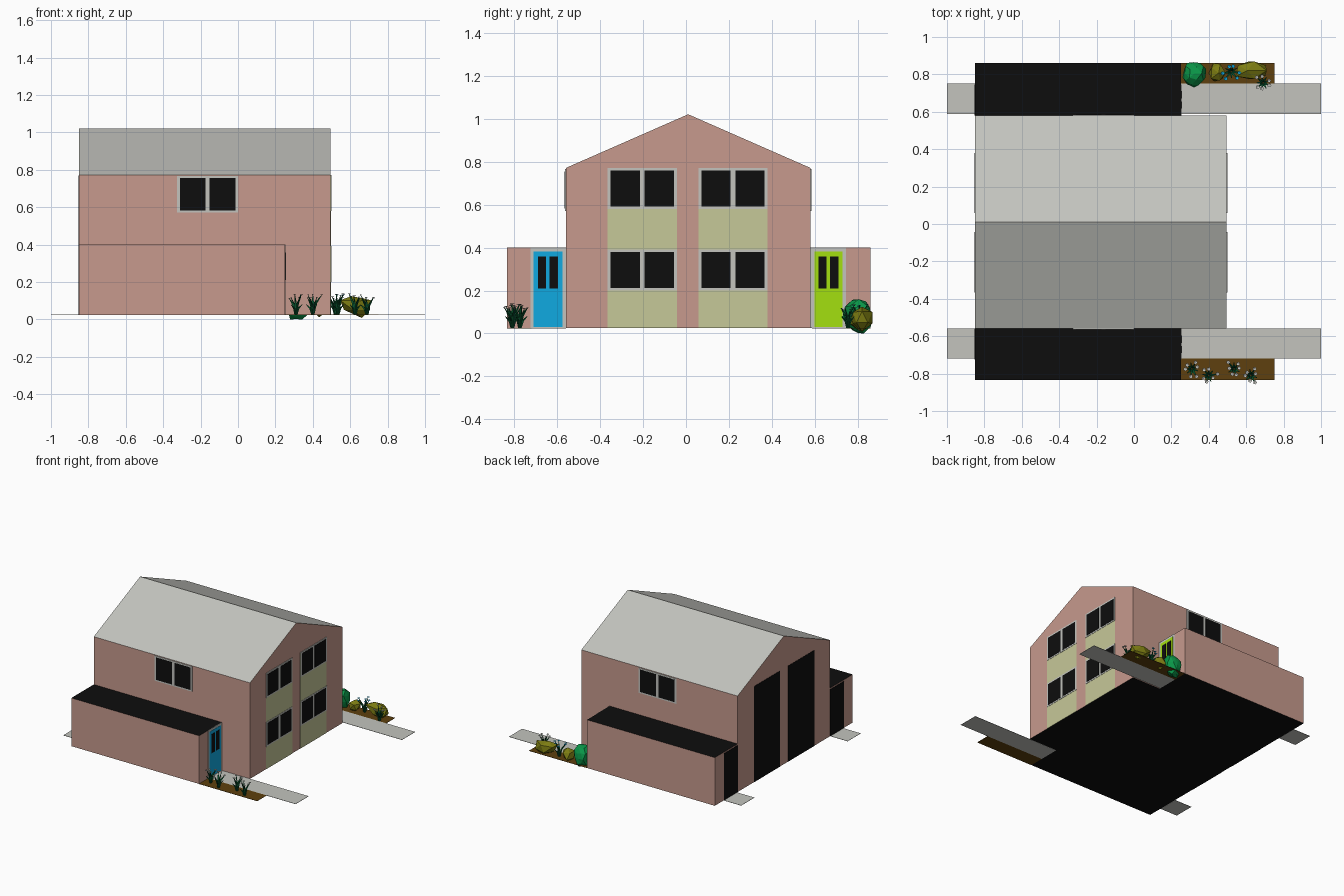
import bpy, bmesh, math, random
from mathutils import Vector

if "Cube" in bpy.data.objects:
    bpy.data.objects.remove(bpy.data.objects["Cube"])
random.seed(4)


def mat(name, r, g, b):
    m = bpy.data.materials.new(name)
    lin = [((c / 255 + 0.055) / 1.055) ** 2.4 if c > 10 else c / 255 / 12.92 for c in (r, g, b)]
    m.diffuse_color = (*lin, 1)
    m.use_nodes = True
    m.node_tree.nodes["Principled BSDF"].inputs["Base Color"].default_value = m.diffuse_color
    return m


BRICK = mat("brick_pink", 199, 154, 141)
GREY = mat("pale_grey", 195, 196, 190)
BLACK = mat("black", 13, 13, 13)
PANEL = mat("panel_olive", 198, 200, 152)
BLUE = mat("door_blue", 16, 170, 225)
LIME = mat("door_lime", 163, 224, 16)
SOIL = mat("soil_brown", 94, 64, 14)
STEM = mat("stem_green", 8, 84, 46)
EMERALD = mat("bush_emerald", 10, 150, 72)
MOSS = mat("bush_moss", 124, 124, 18)


def finish(name, bm, *mats):
    me = bpy.data.meshes.new(name)
    bm.normal_update()
    bm.to_mesh(me)
    bm.free()
    for m in mats:
        me.materials.append(m)
    ob = bpy.data.objects.new(name, me)
    bpy.context.collection.objects.link(ob)
    return ob


def extrude_x(name, profile, x0, x1, mats, rule):
    """Extrude a (y, z) outline along x; rule picks a material from the normal."""
    bm = bmesh.new()
    f = bm.faces.new([bm.verts.new((x0, y, z)) for y, z in profile])
    ext = bmesh.ops.extrude_face_region(bm, geom=[f])["geom"]
    bmesh.ops.translate(bm, vec=(x1 - x0, 0, 0),
                        verts=[v for v in ext if isinstance(v, bmesh.types.BMVert)])
    bmesh.ops.recalc_face_normals(bm, faces=bm.faces)
    for f in bm.faces:
        f.material_index = rule(f.normal)
    return finish(name, bm, *mats)


def box(name, lo, hi, m):
    bm = bmesh.new()
    bmesh.ops.create_cube(bm, size=1)
    for v in bm.verts:
        v.co = [lo[i] + (v.co[i] + 0.5) * (hi[i] - lo[i]) for i in range(3)]
    return finish(name, bm, m)


def plate(name, axis, wall, out, u, z, depth, m):
    """Thin plate on a wall; axis 'x' or 'y', out is the side it faces."""
    a, b = sorted((wall, wall + out * depth))
    if axis == 'x':
        return box(name, (a, u[0], z[0]), (b, u[1], z[1]), m)
    return box(name, (u[0], a, z[0]), (u[1], b, z[1]), m)


def window(name, axis, wall, out, u, z):
    """Grey frame with two dark panes."""
    plate(name + "_frame", axis, wall, out, u, z, 0.004, GREY)
    mid = (u[0] + u[1]) / 2
    for i, (a, b) in enumerate(((u[0] + 0.014, mid - 0.011), (mid + 0.011, u[1] - 0.014))):
        plate(f"{name}_pane_{i}", axis, wall, out, (a, b), (z[0] + 0.011, z[1] - 0.012), 0.006, BLACK)


G = 0.025                      # ground level
X0, X1, XP = -0.85, 0.495, 0.25  # back wall, gable wall, porch front
Y0, Y1 = -0.56, 0.58

# House body with gable roof
extrude_x("house_body", [(Y0, G), (Y1, G), (Y1, 0.772), (0.01, 1.022), (Y0, 0.772)], X0, X1,
          (BRICK, GREY, BLACK), lambda n: 1 if n.z > 0.3 else 2 if n.z < -0.3 else 0)

# Side porches with flat black roofs
for name, a, b in (("front_porch", -0.835, Y0), ("rear_porch", Y1, 0.86)):
    extrude_x(name, [(a, G), (b, G), (b, 0.4), (a, 0.4)], X0, XP,
              (BRICK, BLACK), lambda n: 1 if abs(n.z) > 0.5 else 0)

# Gable cladding and windows, dark panels on the opposite gable
for i, u in enumerate(((-0.365, -0.042), (0.058, 0.38))):
    plate(f"cladding_{i}", 'x', X1, 1, u, (G, 0.77), 0.002, PANEL)
    for j, z in enumerate(((0.2, 0.392), (0.58, 0.772))):
        window(f"gable_window_{i}_{j}", 'x', X1, 1, u, z)
    plate(f"dark_panel_{i}", 'x', X0, -1, u, (G, 0.77), 0.002, BLACK)

# Upper side windows
window("front_window", 'y', Y0, -1, (-0.325, 0.0), (0.572, 0.768))
window("rear_window", 'y', Y1, 1, (-0.325, 0.0), (0.572, 0.768))

# Doors, dark rear doorways, paths and flower beds
for name, a, b, colour in (("front", -0.725, Y0, BLUE), ("rear", Y1, 0.747, LIME)):
    plate(name + "_door_frame", 'x', XP, 1, (a, b), (G, 0.4), 0.003, GREY)
    d0, d1 = a + 0.013, b - 0.016
    if name == "rear":
        d0, d1 = a + 0.018, b - 0.017
    plate(name + "_door", 'x', XP, 1, (d0, d1), (0.03, 0.383), 0.005, colour)
    mid = (d0 + d1) / 2
    for s in (-1, 1):
        u = sorted((mid + s * 0.008, mid + s * 0.047))
        plate(f"{name}_door_pane_{s}", 'x', XP, 1, u, (0.21, 0.358), 0.007, BLACK)
    plate(name + "_back_doorway", 'x', X0, -1, (a, b), (G, 0.39), 0.002, BLACK)

for name, a, b, c, d in (("front", -0.72, Y0, -0.835, -0.72), ("rear", 0.588, 0.75, 0.75, 0.86)):
    box(name + "_path", (XP, a, G - 0.001), (1, b, G + 0.001), GREY)
    box(name + "_back_path", (-1, a, G - 0.001), (X0, b, G + 0.001), GREY)
    box(name + "_flower_bed", (XP, c, G - 0.001), (0.75, d, G + 0.001), SOIL)


# Faceted bushes, fitted to a bounding box
def bush(name, lo, hi, m, tilt):
    bm = bmesh.new()
    bmesh.ops.create_icosphere(bm, subdivisions=2 if m == EMERALD else 1, radius=1)
    for v in bm.verts:
        v.co *= random.uniform(0.8, 1.1)
        v.co.x += tilt * v.co.z
    for i in range(3):
        vals = [v.co[i] for v in bm.verts]
        a, s = min(vals), max(vals) - min(vals)
        for v in bm.verts:
            v.co[i] = lo[i] + (v.co[i] - a) / s * (hi[i] - lo[i])
    finish(name, bm, m)


bush("emerald_bush", (0.26, 0.73, 0.0), (0.385, 0.865, 0.16), EMERALD, 0.1)
bush("moss_bush_small", (0.4, 0.765, 0.012), (0.49, 0.86, 0.11), MOSS, 0.2)
bush("moss_bush_large", (0.545, 0.775, 0.008), (0.71, 0.87, 0.125), MOSS, -0.3)


# Flowering plants: splayed blades topped by small flowers
def plant(name, x, y, flower):
    bm = bmesh.new()
    turn = random.uniform(0, 6)
    for i in range(9):
        a = turn + i * math.tau / 9
        out = Vector((math.cos(a), math.sin(a), 0))
        side = Vector((-out.y, out.x, 0))
        tall = i % 3 != 2
        r, h = (random.uniform(0.025, 0.048), random.uniform(0.085, 0.11)) if tall else (0.035, 0.055)
        base = Vector((x, y, G))
        pts = [base + out * 0.004, base + out * r * 0.35 + Vector((0, 0, h * 0.6)),
               base + out * r + Vector((0, 0, h))]
        for w in (side, (out + Vector((0, 0, -0.3)))):
            ws = (0.004, 0.006, 0.0015)
            rows = [[bm.verts.new(p + w * k * s) for s in (-1, 1)] for p, k in zip(pts, ws)]
            for p, q in zip(rows, rows[1:]):
                bm.faces.new((p[0], p[1], q[1], q[0]))
        if tall:  # five-sided blossom
            ring = [bm.verts.new(pts[2] + Vector((math.cos(t), math.sin(t), 0.35)) * 0.011)
                    for t in (k * math.tau / 5 for k in range(5))]
            tip = bm.verts.new(pts[2])
            for k in range(5):
                bm.faces.new((tip, ring[k], ring[(k + 1) % 5])).material_index = 1
    finish(name, bm, STEM, flower)


for i, (x, y) in enumerate(((0.31, -0.775), (0.4, -0.81), (0.535, -0.775), (0.625, -0.81), (0.69, 0.755))):
    plant(f"pale_flower_{i}", x, y, GREY)
plant("blue_flower", 0.52, 0.815, BLUE)
